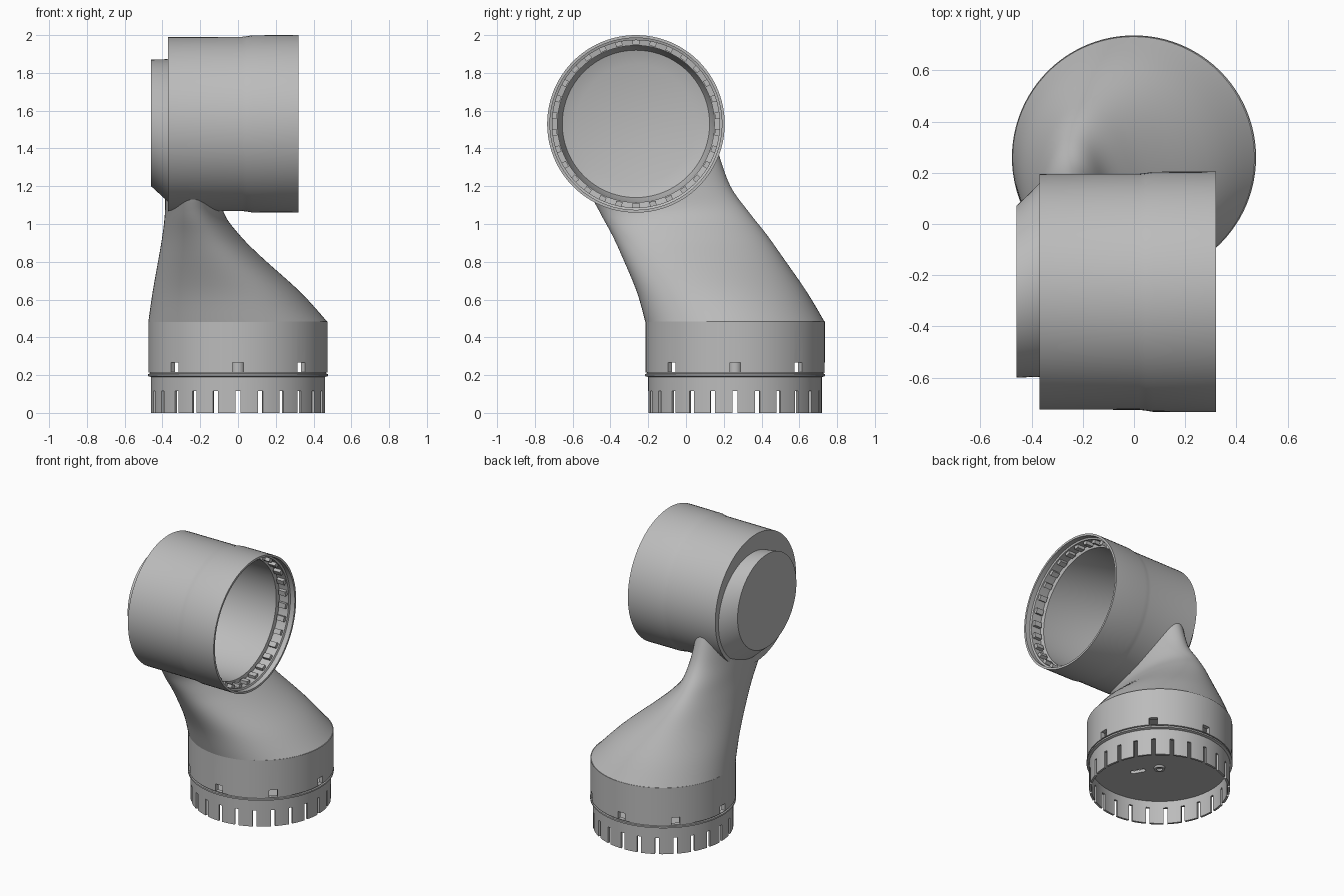
import bpy, bmesh, math
from mathutils import Matrix, Vector

if "Cube" in bpy.data.objects:
    bpy.data.objects.remove(bpy.data.objects["Cube"])

grey = bpy.data.materials.new("mid grey plastic")
grey.diffuse_color = (0.5, 0.5, 0.5, 1)
grey.use_nodes = True
grey.node_tree.nodes["Principled BSDF"].inputs["Base Color"].default_value = grey.diffuse_color

BASE = Vector((0, 0.26, 0))
HEAD = Vector((0, -0.265, 1.53))
ALONG_X = Matrix.Translation(HEAD) @ Matrix.Rotation(math.pi / 2, 4, 'Y')
UPRIGHT = Matrix.Translation(BASE)


def finish(name, bm, matrix=None):
    bmesh.ops.remove_doubles(bm, verts=bm.verts, dist=1e-5)
    if matrix:
        bm.transform(matrix)
    bmesh.ops.recalc_face_normals(bm, faces=bm.faces)
    me = bpy.data.meshes.new(name)
    bm.to_mesh(me)
    bm.free()
    me.materials.append(grey)
    ob = bpy.data.objects.new(name, me)
    bpy.context.collection.objects.link(ob)
    return ob


def loft(name, rings, matrix=None, closed=False, caps=True):
    bm = bmesh.new()
    vs = [[bm.verts.new(p) for p in r] for r in rings]
    n = len(vs[0])
    pairs = list(zip(vs, vs[1:])) + ([(vs[-1], vs[0])] if closed else [])
    for a, b in pairs:
        for i in range(n):
            j = (i + 1) % n
            bm.faces.new((a[i], a[j], b[j], b[i]))
    if caps and not closed:
        bm.faces.new(vs[0])
        bm.faces.new(vs[-1])
    return finish(name, bm, matrix)


def ring(rx, ry, z, cx=0, cy=0, n=96):
    return [(cx + rx * math.cos(2 * math.pi * i / n),
             cy + ry * math.sin(2 * math.pi * i / n), z) for i in range(n)]


def lathe(name, profile, matrix, closed=True):
    return loft(name, [ring(r, r, h) for r, h in profile], matrix, closed)


def radial_boxes(name, count, r0, r1, width, z0, z1, matrix):
    bm = bmesh.new()
    for i in range(count):
        m = (Matrix.Rotation(2 * math.pi * i / count, 4, 'Z')
             @ Matrix.Translation(((r0 + r1) / 2, 0, (z0 + z1) / 2))
             @ Matrix.Diagonal((r1 - r0, width, z1 - z0, 1)))
        bmesh.ops.create_cube(bm, size=1, matrix=m)
    return finish(name, bm, matrix)


def cut(ob, cutter):
    mod = ob.modifiers.new("cut", 'BOOLEAN')
    mod.operation = 'DIFFERENCE'
    mod.solver = 'EXACT'
    mod.object = cutter
    bpy.context.view_layer.objects.active = ob
    bpy.ops.object.modifier_apply(modifier=mod.name)
    bpy.data.objects.remove(cutter, do_unlink=True)


def smooth(ob, angle=30):
    bpy.ops.object.select_all(action='DESELECT')
    ob.select_set(True)
    bpy.context.view_layer.objects.active = ob
    bpy.ops.object.shade_smooth_by_angle(angle=math.radians(angle))


# base collar: hollow shell with a slotted skirt and eight windows
base = lathe("base_collar", [
    (0.46, 0), (0.46, 0.19), (0.477, 0.195), (0.477, 0.206), (0.467, 0.208),
    (0.467, 0.213), (0.475, 0.215), (0.475, 0.485), (0.445, 0.485),
    (0.445, 0.0)], UPRIGHT)
cut(base, radial_boxes("slot_cutter", 24, 0.40, 0.52, 0.026, -0.05, 0.117, UPRIGHT))
cut(base, radial_boxes("window_cutter", 8, 0.40, 0.52, 0.056, 0.217, 0.268, UPRIGHT))
smooth(base)

# floor inside the collar with four slots round a hub
floor = lathe("base_floor", [(0.45, 0.165), (0.45, 0.185)], UPRIGHT, False)
turn = Matrix.Rotation(math.radians(120), 4, 'Z')
bm = bmesh.new()
for x, y in ((0.15, 0), (-0.15, 0), (0.03, 0.14), (-0.03, -0.14)):
    n, hl, r = 16, 0.035, 0.018
    loop = []
    for i in range(n):
        a = 2 * math.pi * (i + 0.5) / n
        loop.append((x + r * math.cos(a) + math.copysign(hl, math.cos(a)),
                     y + r * math.sin(a)))
    f = bm.faces.new([bm.verts.new((u, v, 0.1)) for u, v in loop])
    ext = bmesh.ops.extrude_face_region(bm, geom=[f])["geom"]
    bmesh.ops.translate(bm, vec=(0, 0, 0.15),
                        verts=[e for e in ext if isinstance(e, bmesh.types.BMVert)])
    if f.is_valid and len(f.link_loops if hasattr(f, "link_loops") else f.loops) == 0:
        bm.faces.remove(f)
cut(floor, finish("floor_slot_cutter", bm, UPRIGHT @ turn))
smooth(floor)
hub = lathe("floor_hub", [(0.02, 0.15), (0.035, 0.15), (0.035, 0.3), (0.02, 0.3)], UPRIGHT)
smooth(hub)

# twisting neck: ellipses given as z, x min, x max, y min, y max
keys = [(0.48, -0.475, 0.475, -0.215, 0.735), (0.64, -0.452, 0.33, -0.26, 0.64),
        (0.82, -0.42, 0.13, -0.335, 0.515), (0.94, -0.40, 0.01, -0.39, 0.43),
        (1.06, -0.387, -0.075, -0.455, 0.335), (1.20, -0.385, -0.09, -0.52, 0.235),
        (1.38, -0.385, -0.10, -0.52, 0.17)]
sections = []
for k in range(len(keys) - 1):
    p = [keys[max(0, min(len(keys) - 1, k + d))] for d in (-1, 0, 1, 2)]
    for s in range(5):
        t = s / 5
        sections.append([0.5 * (2 * b + (c - a) * t + (2 * a - 5 * b + 4 * c - d) * t * t
                                + (3 * b - a - 3 * c + d) * t ** 3)
                         for a, b, c, d in zip(*p)])
sections.append(keys[-1])
neck = loft("neck", [ring((b - a) / 2, (d - c) / 2, z, (a + b) / 2, (c + d) / 2)
                     for z, a, b, c, d in sections])
cut(neck, lathe("neck_cutter", [(0.445, -0.355), (0.445, 0.7)], ALONG_X, False))
smooth(neck, 40)

# head: open drum facing +x with a stepped, closed back
head = lathe("head_drum", [
    (0, -0.37), (0.46, -0.37), (0.461, 0.02), (0.464, 0.045), (0.469, 0.075),
    (0.47, 0.32), (0.455, 0.32), (0.455, 0.285), (0.443, 0.28), (0.443, 0.205),
    (0.415, 0.20), (0.415, -0.24), (0.39, -0.31), (0.315, -0.335), (0, -0.335)],
    ALONG_X, False)
smooth(head)
radial_boxes("head_inner_ribs", 30, 0.42, 0.45, 0.035, 0.215, 0.27, ALONG_X)

# skewed boss on the back of the head, flaring towards the neck
boss = loft("back_boss", [
    [(-0.46, y, z) for y, z, _ in ring(0.335, 0.335, 0, -0.265, 1.535)],
    [(-0.365, y, z) for y, z, _ in ring(0.38, 0.38, 0, -0.217, 1.493)]])
smooth(boss)
